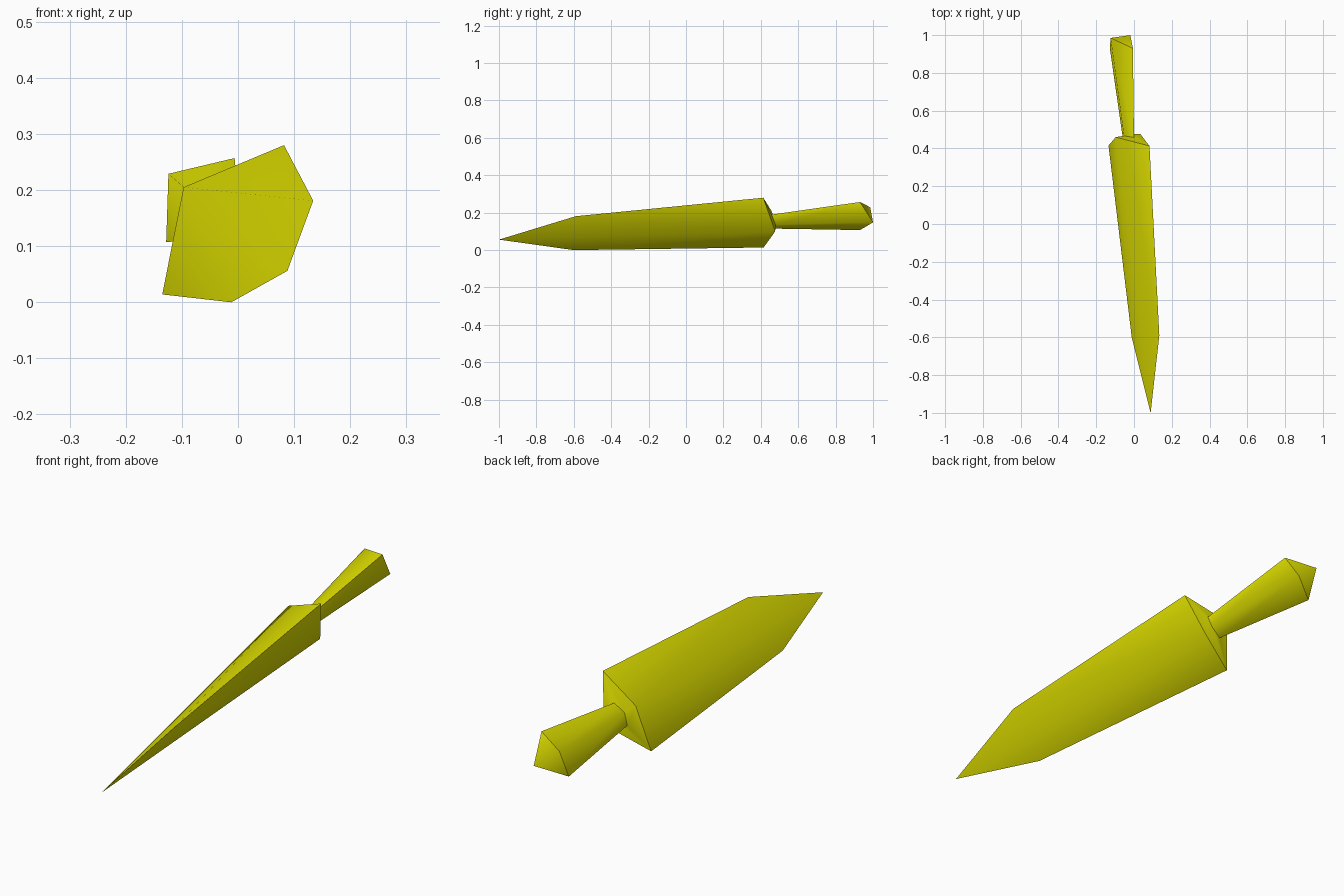
import bpy, bmesh

if "Cube" in bpy.data.objects:
    bpy.data.objects.remove(bpy.data.objects["Cube"])

yellow = bpy.data.materials.new("bright_yellow")
yellow.diffuse_color = (0.8, 0.8, 0.0, 1)
yellow.use_nodes = True
yellow.node_tree.nodes["Principled BSDF"].inputs["Base Color"].default_value = yellow.diffuse_color

# Each diamond ring runs: upper cutting edge, left ridge, lower edge, right ridge
blade_back = [(0.082, 0.413, 0.28), (-0.097, 0.46, 0.205),
              (-0.135, 0.415, 0.014), (0.033, 0.477, 0.10)]
blade_shoulder = [(0.134, -0.59, 0.181), (-0.012, -0.60, 0.0)]
tip_point = (0.088, -1.0, 0.056)
grip_start = [(0.0, 0.458, 0.19), (-0.053, 0.467, 0.167),
              (-0.06, 0.46, 0.115), (-0.007, 0.478, 0.137)]
pommel = [(-0.006, 0.93, 0.257), (-0.124, 0.985, 0.229),
          (-0.128, 0.93, 0.107), (-0.02, 1.0, 0.148)]


def finish(name, bm, sharp):
    """Orient, smooth and crease the part."""
    bmesh.ops.recalc_face_normals(bm, faces=bm.faces)
    for f in bm.faces:
        f.smooth = True
    for a, b in sharp:
        e = bm.edges.get((a, b))
        if e:
            e.smooth = False
    me = bpy.data.meshes.new(name)
    bm.to_mesh(me)
    bm.free()
    me.materials.append(yellow)
    ob = bpy.data.objects.new(name, me)
    bpy.context.collection.objects.link(ob)
    return ob


def loop_edges(ring):
    return [(ring[i], ring[(i + 1) % 4]) for i in range(4)]


# Blade: flat diamond section with ridges running straight to the tip
bm = bmesh.new()
back = [bm.verts.new(p) for p in blade_back]
upper, lower = [bm.verts.new(p) for p in blade_shoulder]
tip = bm.verts.new(tip_point)
for ridge in (back[1], back[3]):
    for edge, shoulder in ((back[0], upper), (back[2], lower)):
        bm.faces.new((ridge, edge, shoulder))
        bm.faces.new((ridge, shoulder, tip))
# Sloped end of the blade around the grip
inner = [bm.verts.new(p) for p in grip_start]
for i in range(4):
    j = (i + 1) % 4
    bm.faces.new((back[i], back[j], inner[j], inner[i]))
bm.faces.new(inner)
finish("blade", bm, loop_edges(back) + loop_edges(inner) +
       [(back[0], upper), (upper, tip), (back[2], lower), (lower, tip)])

# Handle: diamond section flaring to a ridged butt
bm = bmesh.new()
start = [bm.verts.new(p) for p in grip_start]
end = [bm.verts.new(p) for p in pommel]
for i in range(4):
    j = (i + 1) % 4
    bm.faces.new((start[i], start[j], end[j], end[i]))
bm.faces.new(start)
bm.faces.new((end[0], end[1], end[3]))
bm.faces.new((end[1], end[2], end[3]))
finish("handle", bm, loop_edges(start) + loop_edges(end) +
       [(start[0], end[0]), (start[2], end[2])])
